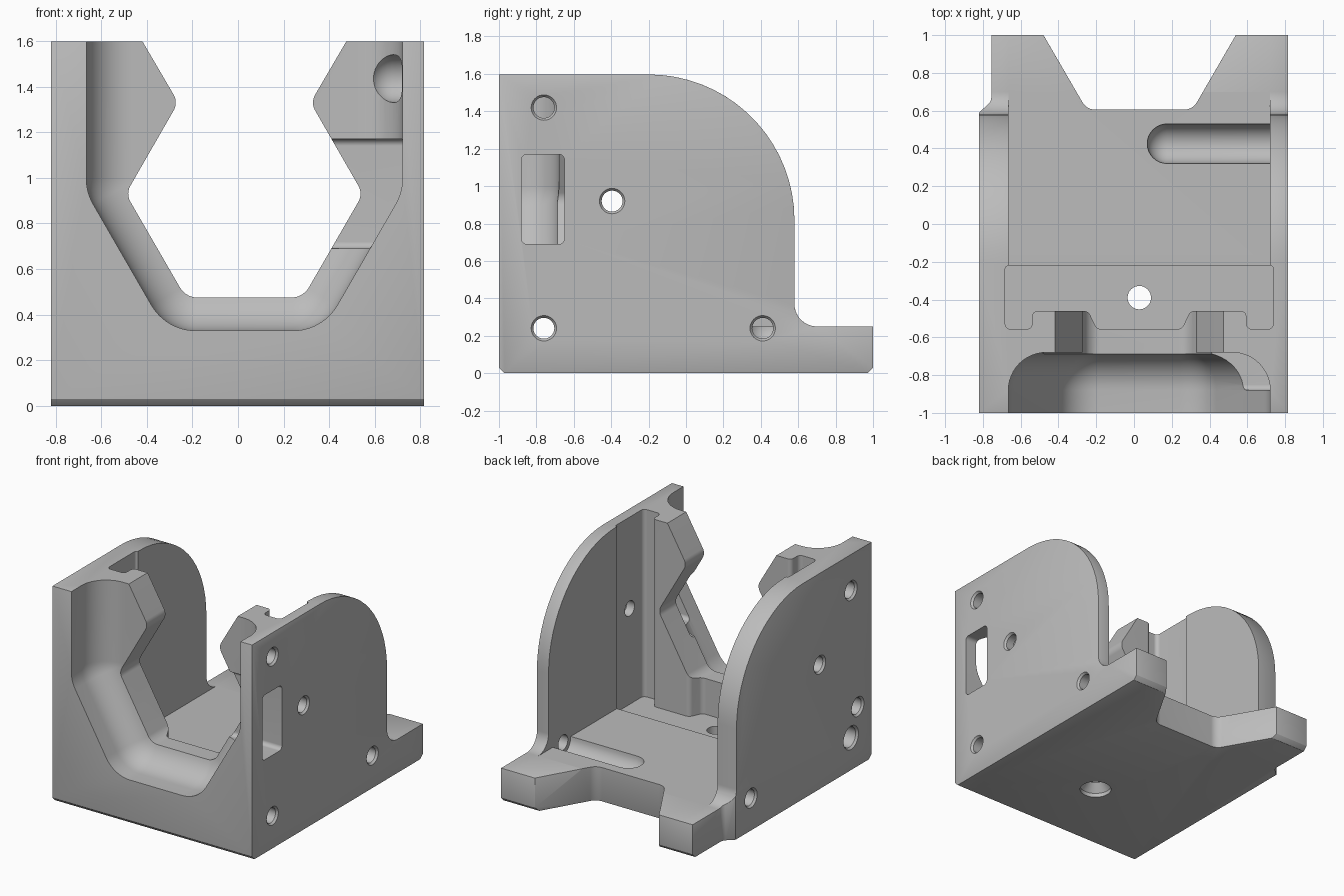
import bpy, bmesh
from math import sin, cos, pi, tan
from mathutils import Vector, Matrix

cube = bpy.data.objects.get("Cube")
if cube:
    bpy.data.objects.remove(cube, do_unlink=True)

CX = 0.028  # centre line of the openings

grey = bpy.data.materials.new("plain grey")
grey.use_nodes = True
COLOUR = (0.5, 0.5, 0.5, 1)
grey.diffuse_color = COLOUR
grey.node_tree.nodes["Principled BSDF"].inputs["Base Color"].default_value = COLOUR


def rounded(points):
    """Closed 2D outline; an optional third value rounds that corner."""
    out, n = [], len(points)
    for i, p in enumerate(points):
        c = Vector(p[:2])
        if len(p) < 3:
            out.append(c)
            continue
        a = (Vector(points[i - 1][:2]) - c).normalized()
        b = (Vector(points[(i + 1) % n][:2]) - c).normalized()
        half = a.angle(b) / 2
        r, t = p[2], p[2] / tan(half)
        centre = c + (a + b).normalized() * (r / sin(half))
        v0, v1 = c + a * t - centre, c + b * t - centre
        steps = max(5, round((pi - 2 * half) / 0.09))
        out += [centre + v0.normalized().slerp(v1.normalized(), k / steps) * r
                for k in range(steps + 1)]
    return out


def finish(name, bm):
    bmesh.ops.recalc_face_normals(bm, faces=bm.faces[:])
    mesh = bpy.data.meshes.new(name)
    bm.to_mesh(mesh)
    bm.free()
    mesh.materials.append(grey)
    ob = bpy.data.objects.new(name, mesh)
    bpy.context.collection.objects.link(ob)
    return ob


def loft(name, axis, rings):
    """Skin a list of (position along axis, outline)."""
    place = {"x": lambda p, s: (s, p.x, p.y),
             "y": lambda p, s: (p.x, s, p.y),
             "z": lambda p, s: (p.x, p.y, s)}[axis]
    bm = bmesh.new()
    loops = [[bm.verts.new(place(p, s)) for p in outline] for s, outline in rings]
    for lo, hi in zip(loops, loops[1:]):
        for i in range(len(lo)):
            bm.faces.new((lo[i - 1], lo[i], hi[i], hi[i - 1]))
    bm.faces.new(loops[0])
    bm.faces.new(loops[-1])
    return finish(name, bm)


def prism(name, axis, start, end, points):
    outline = rounded(points)
    return loft(name, axis, [(start, outline), (end, outline)])


def circle(u, v, r, n=32):
    return [Vector((u + r * cos(2 * pi * k / n), v + r * sin(2 * pi * k / n)))
            for k in range(n)]


def both_sides(half):
    """Mirror a left half outline across the centre line."""
    left = [(CX + p[0], *p[1:]) for p in half]
    right = [(CX - p[0], *p[1:]) for p in reversed(half)]
    return left + right


def apply(ob, mod):
    bpy.context.view_layer.objects.active = ob
    bpy.ops.object.modifier_apply(modifier=mod.name)


def combine(ob, tool, operation="DIFFERENCE"):
    mod = ob.modifiers.new("cut", "BOOLEAN")
    mod.operation, mod.solver, mod.object = operation, "EXACT", tool
    apply(ob, mod)
    bpy.data.objects.remove(tool, do_unlink=True)


def side_hole(y, z, r, outer, inner):
    """Bore along x with a small lead-in at the outer face."""
    d = 1 if inner > outer else -1
    rim, bore = circle(y, z, r + 0.012), circle(y, z, r)
    combine(body, loft("bore", "x", [(outer - 0.05 * d, rim), (outer, rim),
                                     (outer + 0.015 * d, bore), (inner, bore)]))


def round_channel(y, z, r, start, end):
    """Channel along x with a ball end at the start."""
    ends = [(start + r * (1 - cos(a)), circle(y, z, r * sin(a)))
            for a in [k * pi / 16 for k in range(1, 9)]]
    combine(body, loft("channel", "x", ends + [(end, circle(y, z, r))]))


# Outer shape: side profile crossed with the footprint
body = prism("bracket_body", "x", -1, 1, [
    (-0.97, 0), (0.97, 0), (1, 0.03), (1, 0.25), (0.58, 0.25, 0.12),
    (0.58, 1.597, 0.78), (-1, 1.597), (-1, 0.03)])
footprint = prism("footprint", "z", -0.5, 2, [
    (-0.82, -1.1), (0.815, -1.1), (0.815, 1.1), (0.597, 1.1), (0.31, 0.605, 0.08),
    (-0.25, 0.605, 0.08), (-0.537, 1.1), (-0.755, 1.1), (-0.755, 0.65, 0.05),
    (-0.82, 0.59)])
combine(body, footprint, "INTERSECT")
bevel = body.modifiers.new("edge", "BEVEL")
bevel.width, bevel.segments = 0.012, 2
bevel.limit_method, bevel.angle_limit = "ANGLE", 0.7
apply(body, bevel)

# Space between the side plates
combine(body, prism("bay", "z", 0.25, 2, [
    (-0.665, -0.4), (0.72, -0.4), (0.72, 1.2), (-0.665, 1.2)]))
# Stepped pocket behind the front wall
combine(body, prism("pocket", "z", 0.21, 2.1, both_sides([
    (-0.71, -0.22, 0.02), (-0.71, -0.557, 0.03), (-0.567, -0.557, 0.03),
    (-0.567, -0.46, 0.03), (-0.27, -0.46, 0.04), (-0.225, -0.557, 0.04)])))


# Front recess with a wide fillet onto the inner wall
def recess_outline(inset):
    c = -0.132 + inset
    wall, bottom = inset - 0.693, 0.33 + inset
    r = 0.225 - inset
    return rounded(both_sides([(wall, 1.9), (wall, (c - 0.866 * wall) / 0.5, r),
                               ((c - 0.5 * bottom) / 0.866, bottom, r)]))


R = 0.2
rings = [(-1.1, recess_outline(0))]
for k in range(13):
    a = k * pi / 24
    rings.append((-0.88 + R * sin(a), recess_outline(R * (1 - cos(a)))))
combine(body, loft("recess", "y", rings))

# Waisted opening through the wall
combine(body, prism("opening", "y", -0.72, -0.3, both_sides([
    (-0.565, 1.8), (-0.29, 1.33, 0.07), (-0.52, 0.93, 0.07), (-0.257, 0.475, 0.09)])))

# Window in the left plate
combine(body, prism("window", "x", 0.36, 0.9, [
    (-0.88, 0.69, 0.03), (-0.65, 0.69, 0.03), (-0.65, 1.17, 0.03), (-0.88, 1.17, 0.03)]))

# Floor groove and the rounded breakout of the upper bore
round_channel(0.425, 0.25, 0.105, 0.07, 0.72)
round_channel(-0.76, 1.435, 0.105, 0.57, 0.72)

# Bores in the left plate, then the right plate
for y, z, inner in [(-0.76, 1.42, 0.6), (-0.395, 0.92, 0.6),
                    (-0.76, 0.24, -0.9), (0.41, 0.24, 0.6)]:
    side_hole(y, z, 0.056, 0.815, inner)
for y, z, r, inner in [(-0.76, 1.33, 0.06, -0.72), (-0.395, 0.92, 0.056, -0.6),
                       (-0.84, 0.44, 0.06, -0.68), (-0.76, 0.24, 0.075, -0.65),
                       (0.41, 0.24, 0.06, -0.68)]:
    side_hole(y, z, r, -0.82, inner)

# Countersunk screw hole in the floor
wide, narrow = circle(CX, -0.39, 0.11), circle(CX, -0.39, 0.062)
combine(body, loft("screw_hole", "z", [(-0.1, wide), (0.03, wide),
                                       (0.09, narrow), (0.4, narrow)]))

# Smooth the rounded faces
bpy.ops.object.select_all(action="DESELECT")
body.select_set(True)
bpy.context.view_layer.objects.active = body
bpy.ops.object.shade_smooth_by_angle(angle=0.5)
